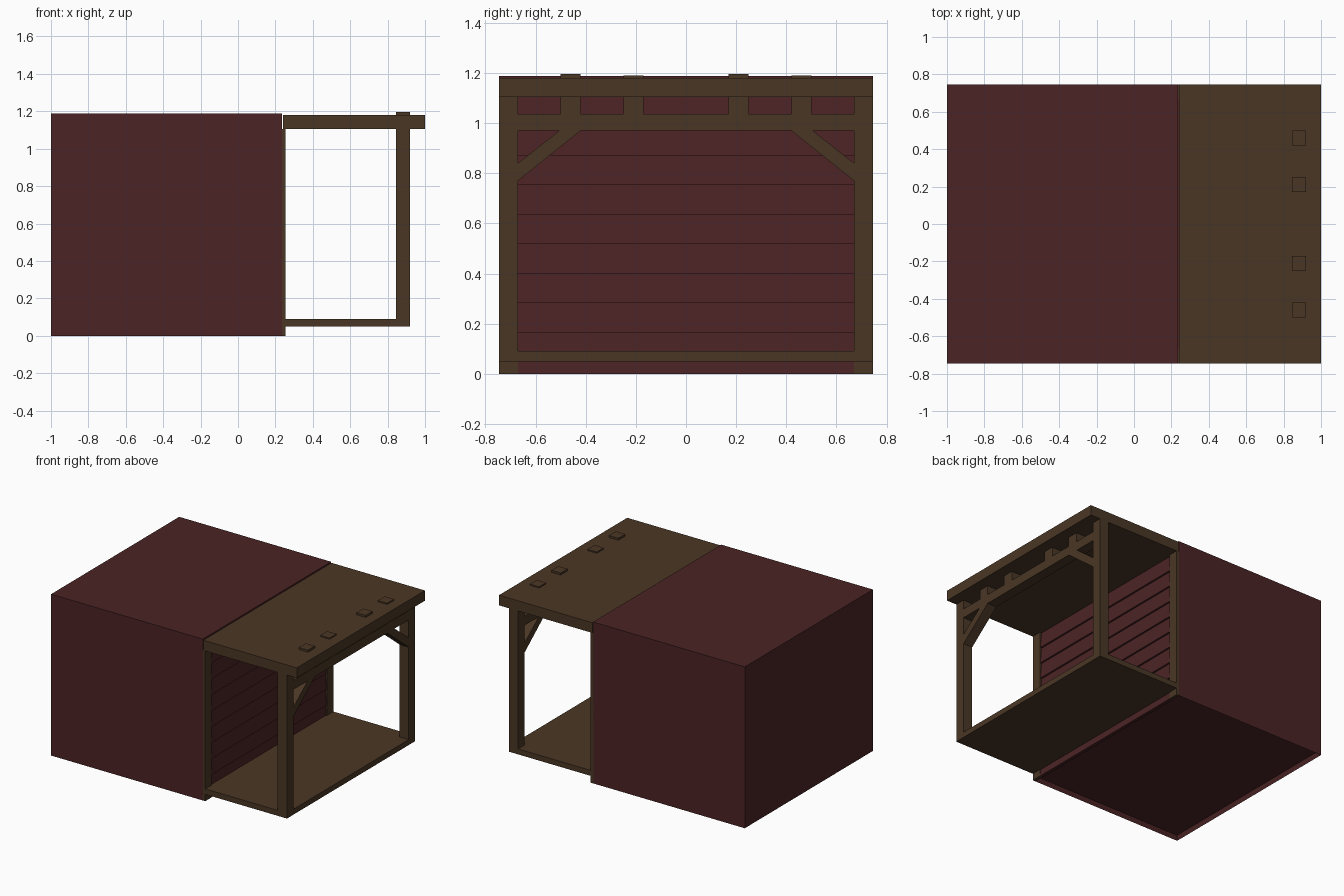
import bpy, bmesh
from mathutils import Vector

if "Cube" in bpy.data.objects:
    bpy.data.objects.remove(bpy.data.objects["Cube"])


def material(name, rgb):
    m = bpy.data.materials.new(name)
    m.diffuse_color = (*rgb, 1)
    m.use_nodes = True
    m.node_tree.nodes["Principled BSDF"].inputs["Base Color"].default_value = m.diffuse_color
    return m


RED = material("dark_red_paint", (0.070, 0.0168, 0.0178))
BROWN = material("brown_wood", (0.068, 0.0375, 0.0187))


def finish(name, bm, mat):
    bmesh.ops.recalc_face_normals(bm, faces=bm.faces)
    me = bpy.data.meshes.new(name)
    bm.to_mesh(me)
    bm.free()
    me.materials.append(mat)
    ob = bpy.data.objects.new(name, me)
    bpy.context.collection.objects.link(ob)
    return ob


def box_bm(x, y, z):
    bm = bmesh.new()
    bmesh.ops.create_cube(bm, size=1)
    for v in bm.verts:
        v.co = Vector((r[0] if c < 0 else r[1] for r, c in zip((x, y, z), v.co)))
    return bm


def box(name, x, y, z, mat):
    return finish(name, box_bm(x, y, z), mat)


def prism(name, pts, axis, lo, hi, mat):
    """Extrude a 2D profile along axis 0 (points are y, z) or axis 1 (points are x, z)."""
    bm = bmesh.new()
    place = (lambda p, t: (t, p[0], p[1])) if axis == 0 else (lambda p, t: (p[0], t, p[1]))
    face = bm.faces.new([bm.verts.new(place(p, lo)) for p in pts])
    ext = bmesh.ops.extrude_face_region(bm, geom=[face])
    move = Vector((0, 0, 0))
    move[axis] = hi - lo
    bmesh.ops.translate(bm, vec=move, verts=[g for g in ext["geom"] if isinstance(g, bmesh.types.BMVert)])
    return finish(name, bm, mat)


W, INNER = 0.745, 0.67      # half width outside and between posts
WALL = 0.235                # front plane of the house body
PX = (0.845, 0.92)          # depth of the porch front frame

# House body with a recessed underside
bm = box_bm((-1, WALL), (-W, W), (0, 1.187))
bm.faces.ensure_lookup_table()
bm.normal_update()
bottom = [f for f in bm.faces if f.normal.z < -0.9]
bmesh.ops.inset_region(bm, faces=bottom, thickness=0.012)
bmesh.ops.translate(bm, vec=(0, 0, 0.035), verts=bottom[0].verts[:])
finish("house_body", bm, RED)

# Lapped siding on the wall under the porch
profile = [(WALL - 0.005, 0), (0.254, 0), (0.243, 0.165)]
z, pitch = 0.165, 0.1175
for i in range(8):
    profile += [(0.253, z), (0.240, z + pitch)]
    z += pitch
profile.append((WALL - 0.005, z))
prism("lap_siding", profile, 1, -INNER, INNER, RED)

# Porch floor and roof
box("porch_floor", (0.245, PX[1]), (-W, W), (0.05, 0.09), BROWN)
box("porch_roof", (WALL + 0.005, 1.0), (-W, W), (1.105, 1.18), BROWN)

# Wall trim, front posts and diagonal braces on both sides
for s, side in ((-1, "left"), (1, "right")):
    ys = sorted((s * INNER, s * W))
    box(f"wall_trim_{side}", (WALL - 0.002, 0.255), ys, (0, 1.106), BROWN)
    box(f"porch_post_{side}", PX, ys, (0.05, 1.106), BROWN)
    prism(f"brace_{side}", [(s * a, b) for a, b in
          ((INNER, 0.77), (INNER, 0.84), (0.505, 0.97), (0.42, 0.97))], 0, *PX, BROWN)

# Cross beam and short blocks that poke through the roof
box("cross_beam", PX, (-INNER, INNER), (0.97, 1.037), BROWN)
for i, (y, top) in enumerate(((-0.46, 1.195), (-0.21, 1.189), (0.21, 1.195), (0.46, 1.189))):
    box(f"beam_block_{i + 1}", PX, (y - 0.04, y + 0.04), (1.036, top), BROWN)
